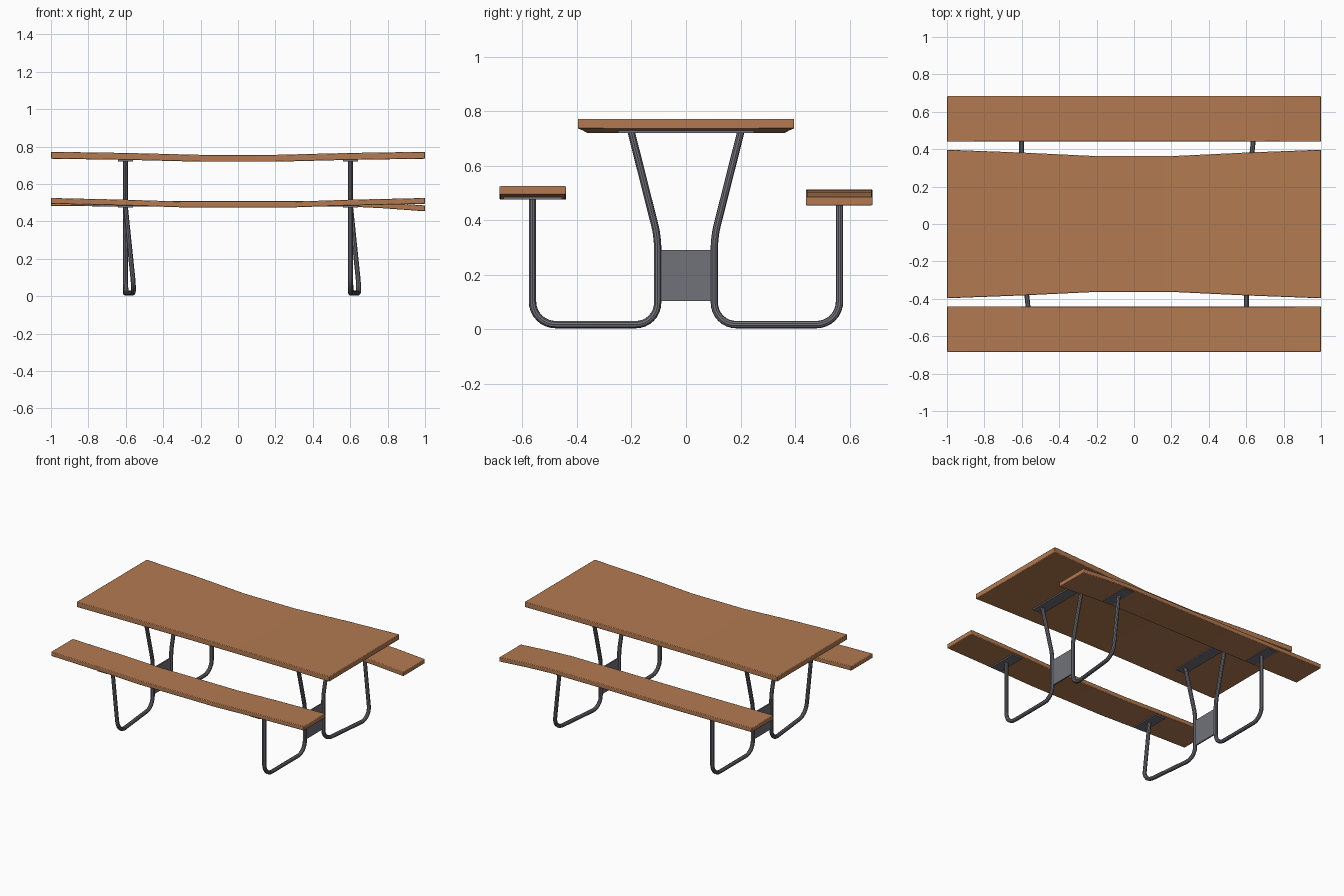
import bpy, bmesh
from mathutils import Vector

if "Cube" in bpy.data.objects:
    bpy.data.objects.remove(bpy.data.objects["Cube"])


def material(name, rgb):
    m = bpy.data.materials.new(name)
    m.diffuse_color = (*rgb, 1)
    m.use_nodes = True
    m.node_tree.nodes["Principled BSDF"].inputs["Base Color"].default_value = m.diffuse_color
    return m


WOOD = material("warm wood", (0.45, 0.195, 0.083))
STEEL = material("grey steel", (0.165, 0.165, 0.195))


def finish(name, mesh, mat, bevel=0.0):
    ob = bpy.data.objects.new(name, mesh)
    bpy.context.collection.objects.link(ob)
    mesh.materials.clear()
    mesh.materials.append(mat)
    if bevel:
        mod = ob.modifiers.new("soft edges", "BEVEL")
        mod.width, mod.segments, mod.limit_method = bevel, 2, "ANGLE"
    bpy.ops.object.select_all(action="DESELECT")
    bpy.context.view_layer.objects.active = ob
    ob.select_set(True)
    bpy.ops.object.shade_smooth_by_angle()
    return ob


def board(name, stations, y, thick):
    """Plank lofted along x; stations are (x, half width, top height)."""
    bm = bmesh.new()
    rings = [[bm.verts.new((x, y + s * w, z - d)) for s, d in
              ((-1, 0), (1, 0), (1, thick), (-1, thick))] for x, w, z in stations]
    for a, b in zip(rings, rings[1:]):
        for i in range(4):
            j = (i + 1) % 4
            bm.faces.new((a[i], a[j], b[j], b[i]))
    bm.faces.new(rings[0])
    bm.faces.new(rings[-1])
    bmesh.ops.recalc_face_normals(bm, faces=bm.faces)
    mesh = bpy.data.meshes.new(name)
    bm.to_mesh(mesh)
    bm.free()
    return finish(name, mesh, WOOD, 0.004)


def box(name, centre, size):
    bm = bmesh.new()
    bmesh.ops.create_cube(bm, size=1)
    for v in bm.verts:
        v.co = Vector(c + p * s for c, p, s in zip(centre, v.co, size))
    mesh = bpy.data.meshes.new(name)
    bm.to_mesh(mesh)
    bm.free()
    return finish(name, mesh, STEEL)


def tube(name, path, radius):
    """Round pipe along a path of (point, bend setback)."""
    pts = []
    for i, (p, r) in enumerate(path):
        p = Vector(p)
        if not r:
            pts.append(p)
            continue
        a = p + (Vector(path[i - 1][0]) - p).normalized() * r
        b = p + (Vector(path[i + 1][0]) - p).normalized() * r
        n = 8
        # rational quadratic arc, circular for right angle bends
        for k in range(n + 1):
            t = k / n
            wa, wp, wb = (1 - t) ** 2, 1.414 * t * (1 - t), t * t
            pts.append((a * wa + p * wp + b * wb) / (wa + wp + wb))
    cu = bpy.data.curves.new(name, "CURVE")
    cu.dimensions = "3D"
    cu.bevel_depth, cu.bevel_resolution, cu.use_fill_caps = radius, 3, True
    sp = cu.splines.new("POLY")
    sp.points.add(len(pts) - 1)
    for q, p in zip(sp.points, pts):
        q.co = (*p, 1)
    tmp = bpy.data.objects.new("tmp", cu)
    bpy.context.collection.objects.link(tmp)
    dg = bpy.context.evaluated_depsgraph_get()
    mesh = bpy.data.meshes.new_from_object(tmp.evaluated_get(dg))
    bpy.data.objects.remove(tmp)
    bpy.data.curves.remove(cu)
    return finish(name, mesh, STEEL)


# sagging table top, narrower in the middle
board("table_top", [(-1, .397, .772), (-.6, .382, .766), (-.2, .363, .756),
                    (.2, .363, .756), (.6, .382, .766), (1, .397, .772)], 0, .037)

# benches: the front one sags, the back one droops at its right end
board("front_bench", [(-1, .122, .525), (-.6, .122, .516), (-.3, .122, .506),
                      (.3, .122, .506), (.6, .122, .516), (1, .122, .525)], -.562, .031)
board("back_bench", [(-1, .122, .513), (-.6, .122, .511), (-.3, .122, .509),
                     (.3, .122, .51), (.6, .122, .51), (.78, .122, .501),
                     (1, .122, .485)], .562, .031)

# bent pipe frames, two of them leaning
for sx, xn in ((-1, "left"), (1, "right")):
    x = .602 * sx
    for sy, yn in ((-1, "front"), (1, "back")):
        lean = .048 if sx * sy > 0 else 0
        tube(f"{yn}_{xn}_leg", [
            ((x, sy * .563, .482), 0),
            ((x + lean, sy * .563, .017), .085),
            ((x, sy * .104, .017), .08),
            ((x, sy * .104, .34), .04),
            ((x, sy * .203, .732), 0)], .0135)
        # bracket under the bench
        box(f"{yn}_{xn}_bench_bracket", (x, sy * .562, .48), (.08, .215, .009))
    # bracket under the top and joining plate
    box(f"{xn}_top_bracket", (x, 0, .726), (.08, .5, .011))
    box(f"{xn}_joining_plate", (x, 0, .197), (.01, .2, .187))
